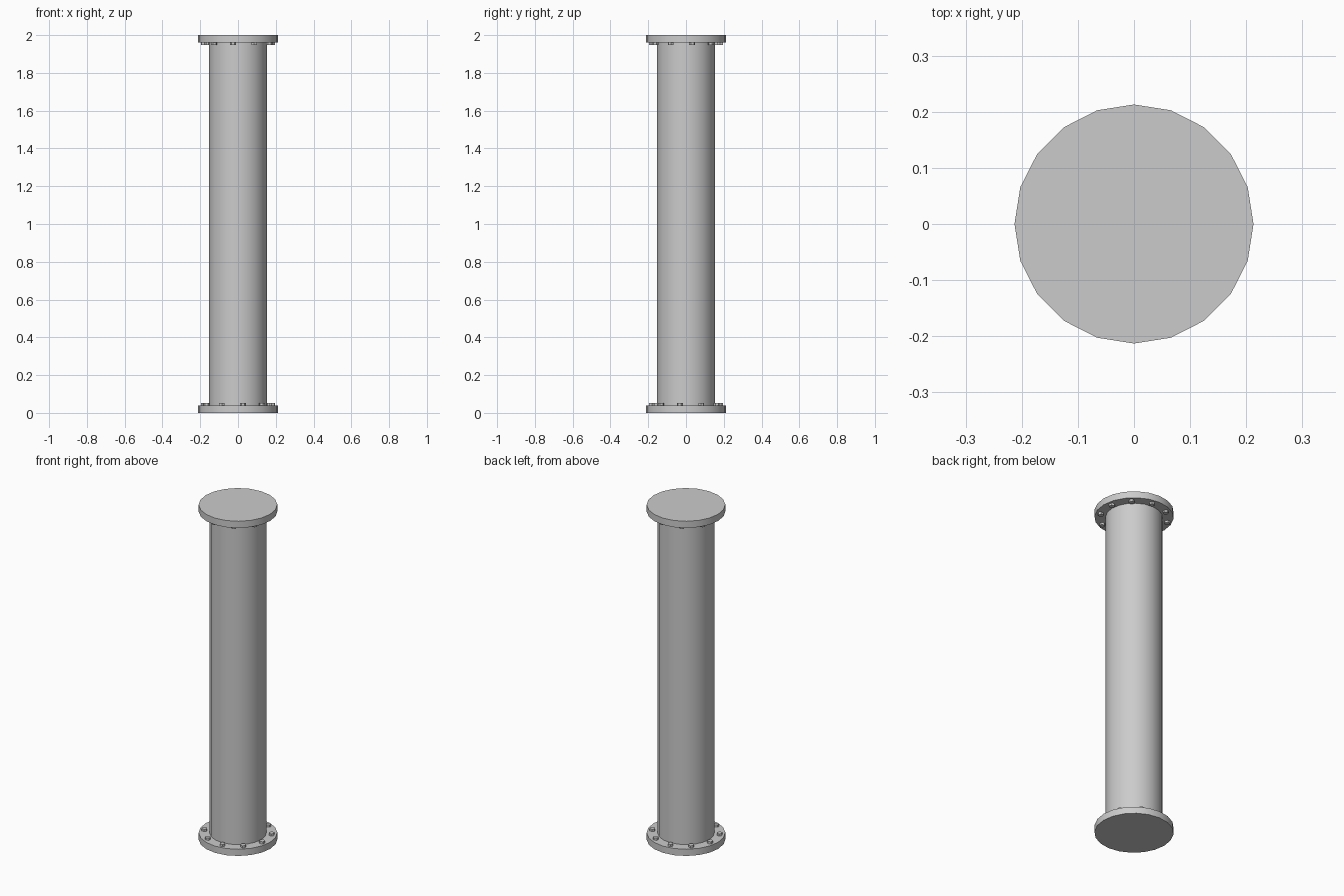
import bpy
from math import radians, cos, sin

if "Cube" in bpy.data.objects:
    bpy.data.objects.remove(bpy.data.objects["Cube"])

SIDES, BOLTS = 20, 10
HEIGHT, FLANGE_T = 2.0, 0.04
FLANGE_R, PIPE_R, BOLT_RING = 0.213, 0.154, 0.184
BOLT_R, BOLT_H = 0.016, 0.013


def cylinder(name, radius, z0, z1, sides, x=0, y=0, ends='NGON', turn=0):
    bpy.ops.mesh.primitive_cylinder_add(
        vertices=sides, radius=radius, depth=z1 - z0, end_fill_type=ends,
        location=(x, y, (z0 + z1) / 2), rotation=(0, 0, turn))
    obj = bpy.context.object
    obj.name = name
    return obj


# Main pipe between the two flanges
cylinder("pipe", PIPE_R, FLANGE_T, HEIGHT - FLANGE_T, SIDES, ends='NOTHING')
bpy.ops.object.shade_smooth_by_angle(angle=radians(30))

# End flanges
for name, z in (("bottom_flange", 0), ("top_flange", HEIGHT - FLANGE_T)):
    cylinder(name, FLANGE_R, z, z + FLANGE_T, SIDES)
    bpy.ops.object.shade_smooth_by_angle(angle=radians(30))

# Rings of hex bolt heads on the inner faces; the top ring mirrors the bottom one
for name, z, start in (("bottom_bolt", FLANGE_T, -82),
                       ("top_bolt", HEIGHT - FLANGE_T - BOLT_H, -98)):
    for i in range(BOLTS):
        a = radians(start + i * 360 / BOLTS)
        cylinder(f"{name}_{i + 1}", BOLT_R, z, z + BOLT_H, 6,
                 BOLT_RING * cos(a), BOLT_RING * sin(a), turn=a)
